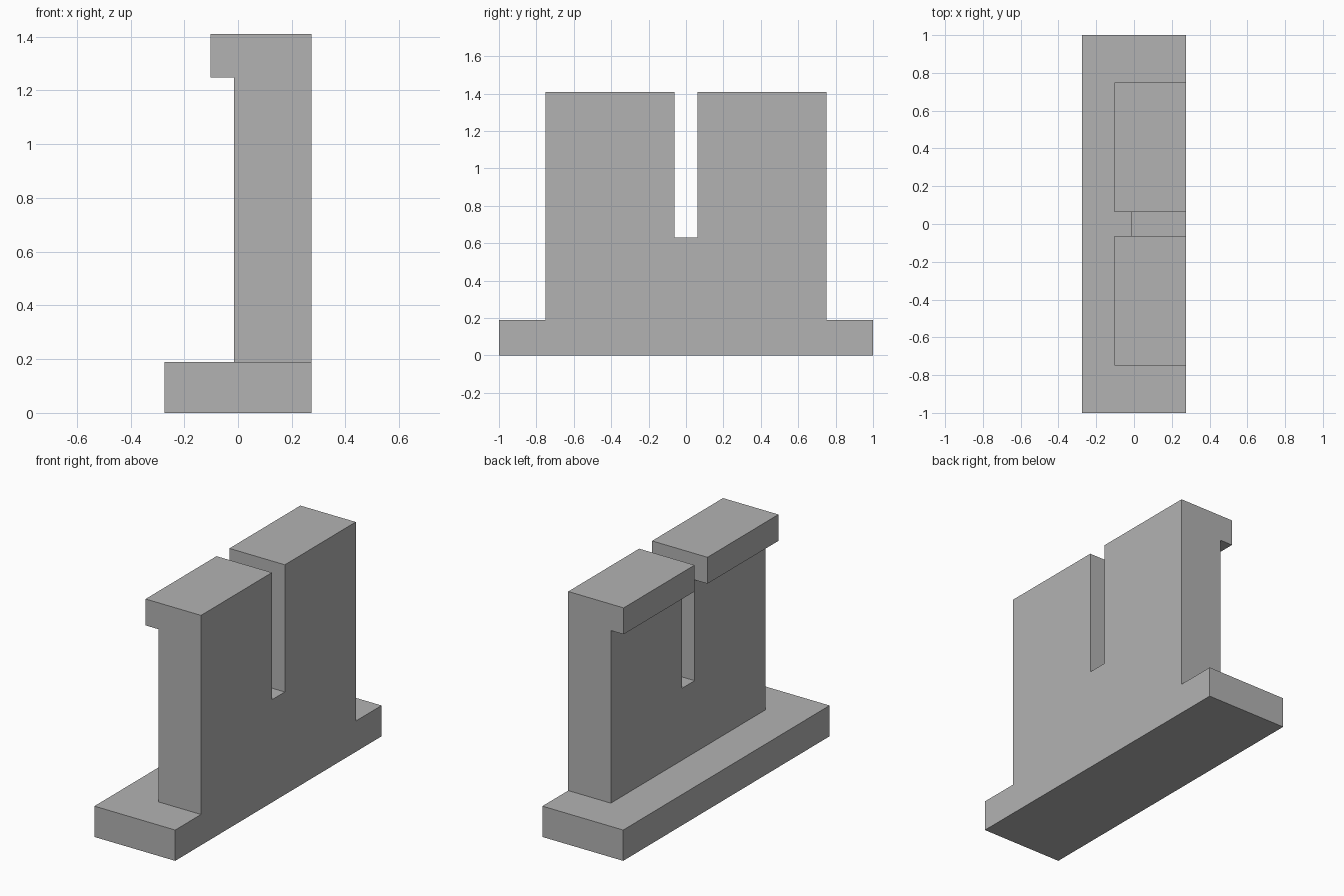
import bpy
import bmesh
from mathutils import Vector

cube = bpy.data.objects.get("Cube")
if cube:
    bpy.data.objects.remove(cube, do_unlink=True)

# Main dimensions
BACK_X, FOOT_X, WALL_X, HOOK_X = 0.274, -0.274, -0.015, -0.102
BASE_TOP, SLOT_BOTTOM, HOOK_BOTTOM, TOP = 0.189, 0.63, 1.248, 1.41
HALF_WALL, HALF_SLOT = 0.75, 0.0625

grey = bpy.data.materials.new("plain_grey")
grey.use_nodes = True
colour = (0.45, 0.45, 0.45, 1)
grey.diffuse_color = colour
grey.node_tree.nodes["Principled BSDF"].inputs["Base Color"].default_value = colour


def extrude_profile(name, outline, half_length):
    """Sweep a closed (x, z) outline along y, symmetric about y = 0."""
    bm = bmesh.new()
    face = bm.faces.new([bm.verts.new((x, -half_length, z)) for x, z in outline])
    swept = bmesh.ops.extrude_face_region(bm, geom=[face])["geom"]
    verts = [v for v in swept if isinstance(v, bmesh.types.BMVert)]
    bmesh.ops.translate(bm, verts=verts, vec=Vector((0, 2 * half_length, 0)))
    bmesh.ops.recalc_face_normals(bm, faces=bm.faces)
    mesh = bpy.data.meshes.new(name)
    bm.to_mesh(mesh)
    bm.free()
    mesh.materials.append(grey)
    obj = bpy.data.objects.new(name, mesh)
    bpy.context.collection.objects.link(obj)
    return obj


def rectangle(x0, x1, z0, z1):
    return [(x0, z0), (x1, z0), (x1, z1), (x0, z1)]


def combine(target, other, operation):
    """Apply a boolean and discard the second solid."""
    mod = target.modifiers.new(operation.lower(), "BOOLEAN")
    mod.operation, mod.solver, mod.object = operation, "EXACT", other
    bpy.context.view_layer.objects.active = target
    bpy.ops.object.modifier_apply(modifier=mod.name)
    bpy.data.objects.remove(other, do_unlink=True)


# Long foot plate
bracket = extrude_profile("slotted_hook_bracket",
                          rectangle(FOOT_X, BACK_X, 0, BASE_TOP), 1)

# Upright wall with a hooked lip, sunk into the foot
wall = extrude_profile("hooked_wall", [
    (BACK_X, BASE_TOP / 2), (BACK_X, TOP), (HOOK_X, TOP),
    (HOOK_X, HOOK_BOTTOM), (WALL_X, HOOK_BOTTOM), (WALL_X, BASE_TOP / 2)], HALF_WALL)
combine(bracket, wall, "UNION")

# Central slot, open at the top
slot = extrude_profile("slot_cutter",
                       rectangle(-0.5, 0.5, SLOT_BOTTOM, TOP + 0.2), HALF_SLOT)
combine(bracket, slot, "DIFFERENCE")

# Merge coplanar faces left by the cuts
bm = bmesh.new()
bm.from_mesh(bracket.data)
bmesh.ops.remove_doubles(bm, verts=bm.verts, dist=0.0001)
bmesh.ops.dissolve_limit(bm, angle_limit=0.01, verts=bm.verts, edges=bm.edges)
bm.to_mesh(bracket.data)
bm.free()
